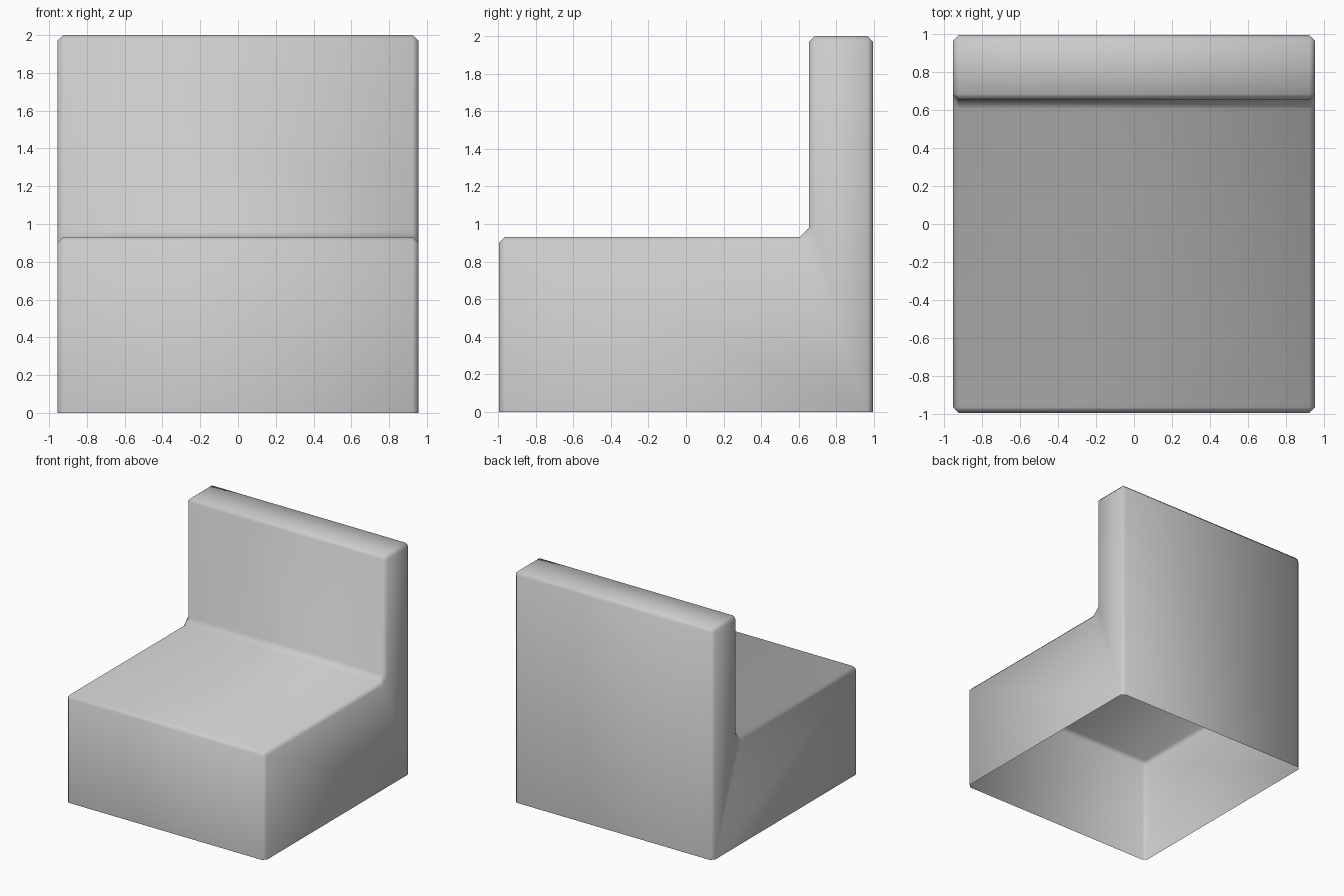
import bpy, bmesh
from math import radians

cube = bpy.data.objects.get("Cube")
if cube:
    bpy.data.objects.remove(cube, do_unlink=True)

HALF_W, HALF_D = 0.955, 0.995
SEAT_Z, TOP_Z, BACK_Y = 0.93, 2.0, 0.655
CREASE, BEVEL = 0.05, 0.03

# Upholstery colour
grey = bpy.data.materials.new("grey upholstery")
grey.use_nodes = True
colour = (0.6, 0.6, 0.6, 1)
grey.diffuse_color = colour
grey.node_tree.nodes["Principled BSDF"].inputs["Base Color"].default_value = colour

# Side profile (y, z): seat block and backrest, with a chamfered inner crease
profile = [(-HALF_D, 0), (HALF_D, 0), (HALF_D, TOP_Z), (BACK_Y, TOP_Z),
           (BACK_Y, SEAT_Z + CREASE), (BACK_Y - CREASE, SEAT_Z), (-HALF_D, SEAT_Z)]

# Extrude the profile across the width
bm = bmesh.new()
side = bm.faces.new([bm.verts.new((-HALF_W, y, z)) for y, z in profile])
extruded = bmesh.ops.extrude_face_region(bm, geom=[side], use_keep_orig=True)["geom"]
for v in extruded:
    if isinstance(v, bmesh.types.BMVert):
        v.co.x = HALF_W
bmesh.ops.recalc_face_normals(bm, faces=bm.faces)

# Leave the underside open
bottom = [f for f in bm.faces if all(v.co.z < 0.001 for v in f.verts)]
bmesh.ops.delete(bm, geom=bottom, context="FACES")

# Bevel every square edge; the open rim and the crease stay as they are
edges = [e for e in bm.edges
         if len(e.link_faces) == 2 and e.calc_face_angle() > radians(30)
         and not (abs(e.verts[0].co.x - e.verts[1].co.x) > 1
                  and e.calc_face_angle() < radians(60))]
bmesh.ops.bevel(bm, geom=edges, offset=BEVEL, segments=1, profile=0.5,
                affect="EDGES", clamp_overlap=True)
bmesh.ops.recalc_face_normals(bm, faces=bm.faces)

mesh = bpy.data.meshes.new("chair_body")
bm.to_mesh(mesh)
bm.free()
mesh.shade_smooth()
mesh.materials.append(grey)
chair = bpy.data.objects.new("chair_body", mesh)
bpy.context.collection.objects.link(chair)
